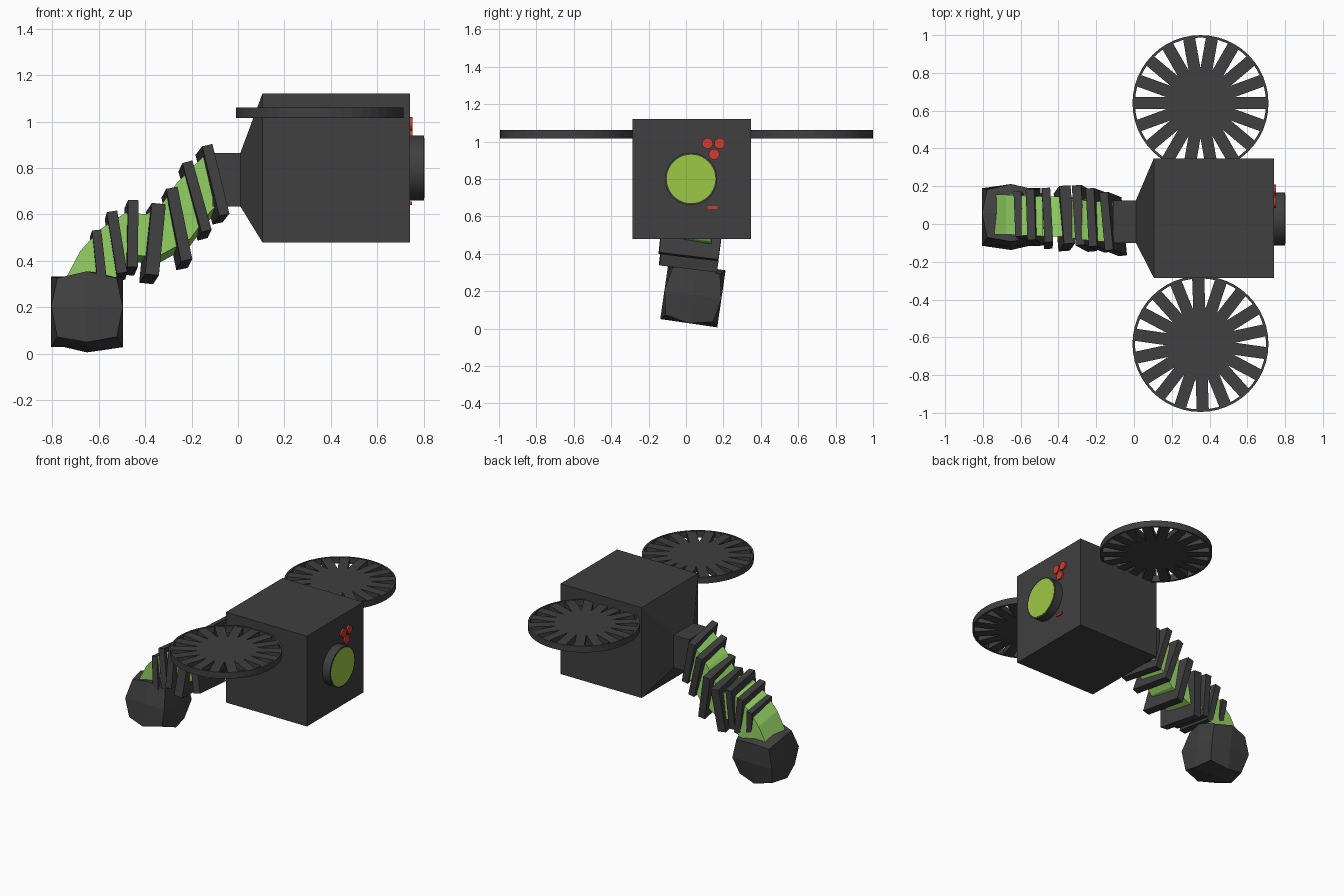
import bpy, bmesh
from math import radians, pi, cos, sin
from mathutils import Vector, Matrix

if "Cube" in bpy.data.objects:
    bpy.data.objects.remove(bpy.data.objects["Cube"])


def material(name, rgb):
    m = bpy.data.materials.new(name)
    m.diffuse_color = (*rgb, 1)
    m.use_nodes = True
    m.node_tree.nodes["Principled BSDF"].inputs["Base Color"].default_value = m.diffuse_color
    return m


DARK = material("charcoal", (0.05, 0.05, 0.05))
LENS = material("lens_green", (0.34, 0.58, 0.06))
GLOW = material("tail_green", (0.30, 0.65, 0.13))
RED = material("red", (0.6, 0.045, 0.03))


def finish(name, bm, mat):
    bmesh.ops.recalc_face_normals(bm, faces=bm.faces)
    me = bpy.data.meshes.new(name)
    bm.to_mesh(me)
    bm.free()
    me.materials.append(mat)
    ob = bpy.data.objects.new(name, me)
    bpy.context.collection.objects.link(ob)
    return ob


def box(name, loc, size, mat, rot=(0, 0, 0)):
    bm = bmesh.new()
    bmesh.ops.create_cube(bm, size=1, matrix=Matrix.Diagonal((*size, 1)))
    ob = finish(name, bm, mat)
    ob.location = loc
    ob.rotation_euler = [radians(a) for a in rot]
    return ob


def disc_x(name, x0, x1, y, z, r, mat, n=32):
    """Cylinder along x."""
    bm = bmesh.new()
    bmesh.ops.create_cone(bm, cap_ends=True, segments=n, radius1=r, radius2=r, depth=x1 - x0,
                          matrix=Matrix.Translation(((x0 + x1) / 2, y, z)) @ Matrix.Rotation(pi / 2, 4, 'Y'))
    ob = finish(name, bm, mat)
    bpy.context.view_layer.objects.active = ob
    ob.select_set(True)
    bpy.ops.object.shade_smooth_by_angle()
    ob.select_set(False)


def loft(name, rings, mat):
    """Closed skin through rings of equal point count."""
    bm = bmesh.new()
    loops = [[bm.verts.new(p) for p in ring] for ring in rings]
    for a, b in zip(loops, loops[1:]):
        for i in range(len(a)):
            j = (i + 1) % len(a)
            bm.faces.new((a[i], a[j], b[j], b[i]))
    bm.faces.new(loops[0])
    bm.faces.new(loops[-1])
    return finish(name, bm, mat)


def rect(x, y0, y1, z0, z1):
    return [(x, y0, z0), (x, y1, z0), (x, y1, z1), (x, y0, z1)]


# body: box tapering back to a square neck
loft("body", [rect(0.74, -0.285, 0.348, 0.48, 1.12), rect(0.105, -0.285, 0.348, 0.48, 1.12),
              rect(0.01, -0.10, 0.125, 0.635, 0.865), rect(-0.11, -0.10, 0.125, 0.635, 0.865)], DARK)

# camera eye and indicator lights
disc_x("lens_barrel", 0.73, 0.80, 0.027, 0.80, 0.14, DARK, 40)
disc_x("lens_glass", 0.79, 0.802, 0.027, 0.80, 0.13, LENS, 40)
for i, (y, z) in enumerate([(0.115, 0.99), (0.18, 0.99), (0.15, 0.932)]):
    disc_x(f"indicator_light_{i}", 0.735, 0.752, y, z, 0.029, RED, 20)
box("indicator_bar", (0.742, 0.142, 0.648), (0.012, 0.055, 0.015), RED)


# fans: thin rim with overlapping spokes
def fan(name, y, phase):
    n, r1, r0, h = 48, 0.36, 0.347, 0.0225
    bm = bmesh.new()
    loops = []
    for r, z in ((r1, -h), (r1, h), (r0, h), (r0, -h)):
        loops.append([bm.verts.new((r * cos(2 * pi * i / n), r * sin(2 * pi * i / n), z)) for i in range(n)])
    for k in range(4):
        a, b = loops[k], loops[(k + 1) % 4]
        for i in range(n):
            j = (i + 1) % n
            bm.faces.new((a[i], a[j], b[j], b[i]))
    for k in range(9):
        rot = Matrix.Rotation(radians(phase) + k * pi / 9, 4, 'Z')
        bmesh.ops.create_cube(bm, size=1, matrix=rot @ Matrix.Diagonal((0.70, 0.064, 0.04, 1)))
    finish(name, bm, DARK).location = (0.352, y, 1.038)


fan("left_fan", 0.64, 0)
fan("right_fan", -0.635, 12)

# tail core: square tube along a bent path
path = [Vector(p) for p in [(-0.08, 0.01, 0.77), (-0.19, 0.02, 0.66), (-0.27, 0.03, 0.55), (-0.37, 0.04, 0.495),
                            (-0.46, 0.04, 0.50), (-0.53, 0.045, 0.45), (-0.60, 0.05, 0.375), (-0.66, 0.05, 0.26)]]
rings = []
for i, p in enumerate(path):
    t = (path[min(i + 1, len(path) - 1)] - path[max(i - 1, 0)]).normalized()
    up = t.cross(Vector((0, 1, 0))).normalized() * 0.095
    side = Vector((0, 0.105, -0.015))
    rings.append([p + up + side, p + up - side, p - up - side, p - up + side])
loft("tail_core", rings, GLOW)

# tail plates: x, y, z, pitch, yaw, thickness, width
plates = [(-0.11, 0.00, 0.73, -13, 7, 0.045, 0.31), (-0.185, 0.02, 0.66, -15, 5, 0.045, 0.31),
          (-0.263, 0.03, 0.54, -11, 5, 0.05, 0.32), (-0.368, 0.03, 0.475, 6, 4, 0.06, 0.31),
          (-0.46, 0.03, 0.50, 1, 3, 0.045, 0.29), (-0.525, 0.035, 0.465, -9, 3, 0.045, 0.27),
          (-0.60, 0.04, 0.40, -6, 3, 0.04, 0.24)]
for i, (x, y, z, pitch, yaw, t, w) in enumerate(plates):
    box(f"tail_plate_{i}", (x, y, z), (t, w, w), DARK, (-7, pitch, yaw))

# tail club: subdivided cube with its corners drawn in
bm = bmesh.new()
bmesh.ops.create_cube(bm, size=0.308)
bmesh.ops.subdivide_edges(bm, edges=bm.edges[:], cuts=1, use_grid_fill=True)
for v in bm.verts:
    outer = sum(abs(c) > 0.1 for c in v.co)
    v.co *= {3: 0.83, 2: 1.0, 1: 1.0}[outer]
club = finish("tail_club", bm, DARK)
club.location = (-0.65, 0.037, 0.181)
club.rotation_euler = (radians(-8.3), 0, 0)
